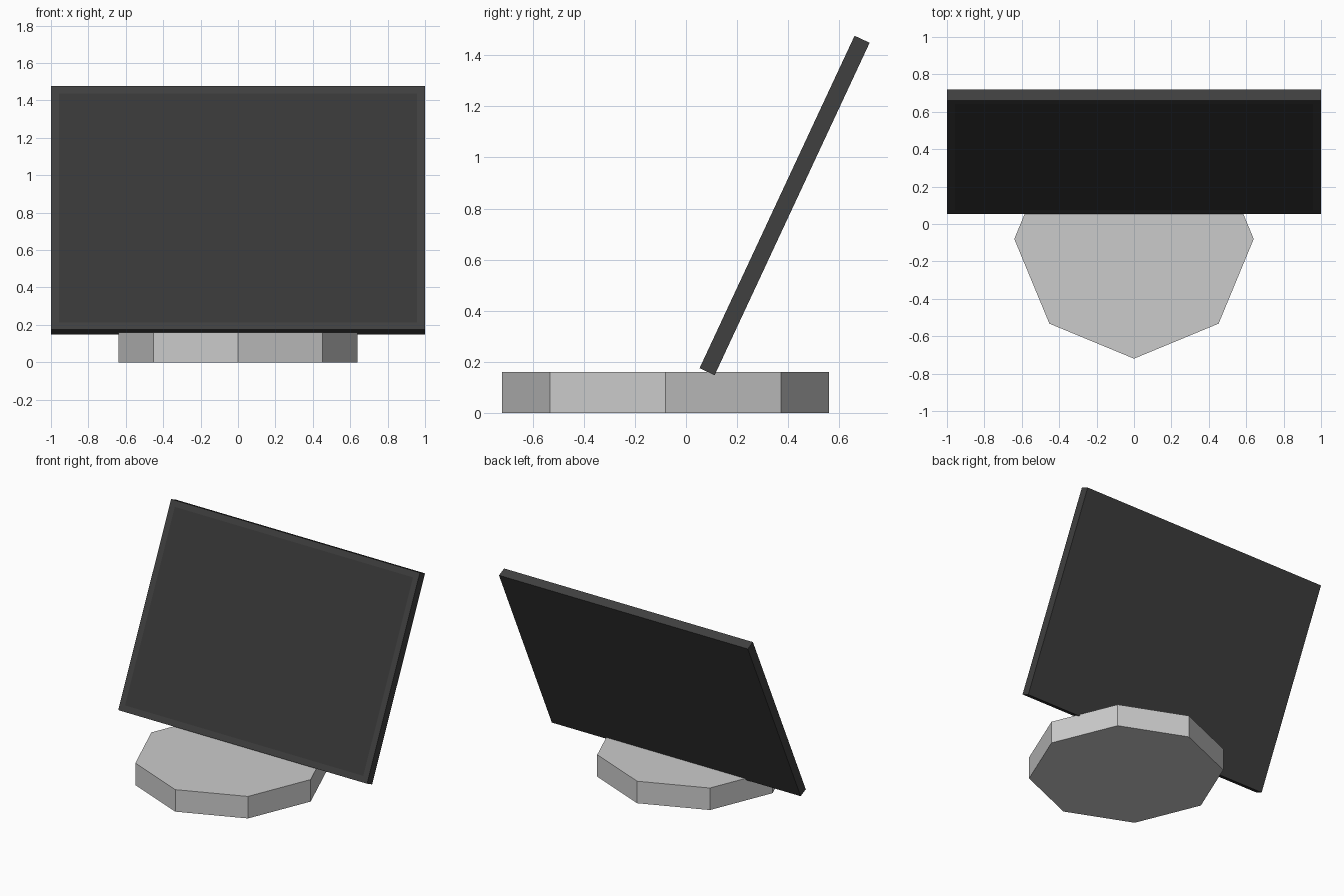
import bpy, bmesh, math
from mathutils import Matrix

if "Cube" in bpy.data.objects:
    bpy.data.objects.remove(bpy.data.objects["Cube"])


def material(name, value):
    mat = bpy.data.materials.new(name)
    mat.diffuse_color = (value, value, value, 1)
    mat.use_nodes = True
    mat.node_tree.nodes["Principled BSDF"].inputs["Base Color"].default_value = mat.diffuse_color
    return mat


def make_object(name, bm, mats=()):
    mesh = bpy.data.meshes.new(name)
    bm.to_mesh(mesh)
    bm.free()
    for mat in mats:
        mesh.materials.append(mat)
    obj = bpy.data.objects.new(name, mesh)
    bpy.context.collection.objects.link(obj)
    return obj


# Octagonal foot
bm = bmesh.new()
bmesh.ops.create_cone(bm, cap_ends=True, segments=8, radius1=0.64, radius2=0.64,
                      depth=0.16, matrix=Matrix.Translation((0, 0, 0.08)))
make_object("foot", bm).location = (0, -0.08, 0)

# Leaning flat panel, with the display area inset flush in its front face
bm = bmesh.new()
bmesh.ops.create_cube(bm, size=1, matrix=Matrix.Diagonal((2, 0.065, 1.436, 1)))
bm.normal_update()
front = min(bm.faces, key=lambda f: f.normal.y)
bmesh.ops.inset_individual(bm, faces=[front], thickness=0.06)
front.material_index = 1
panel = make_object("screen_panel", bm,
                    (material("dark_casing", 0.05), material("display_glass", 0.038)))
panel.location = (0, 0.386, 0.812)
panel.rotation_euler.x = math.radians(-25)
